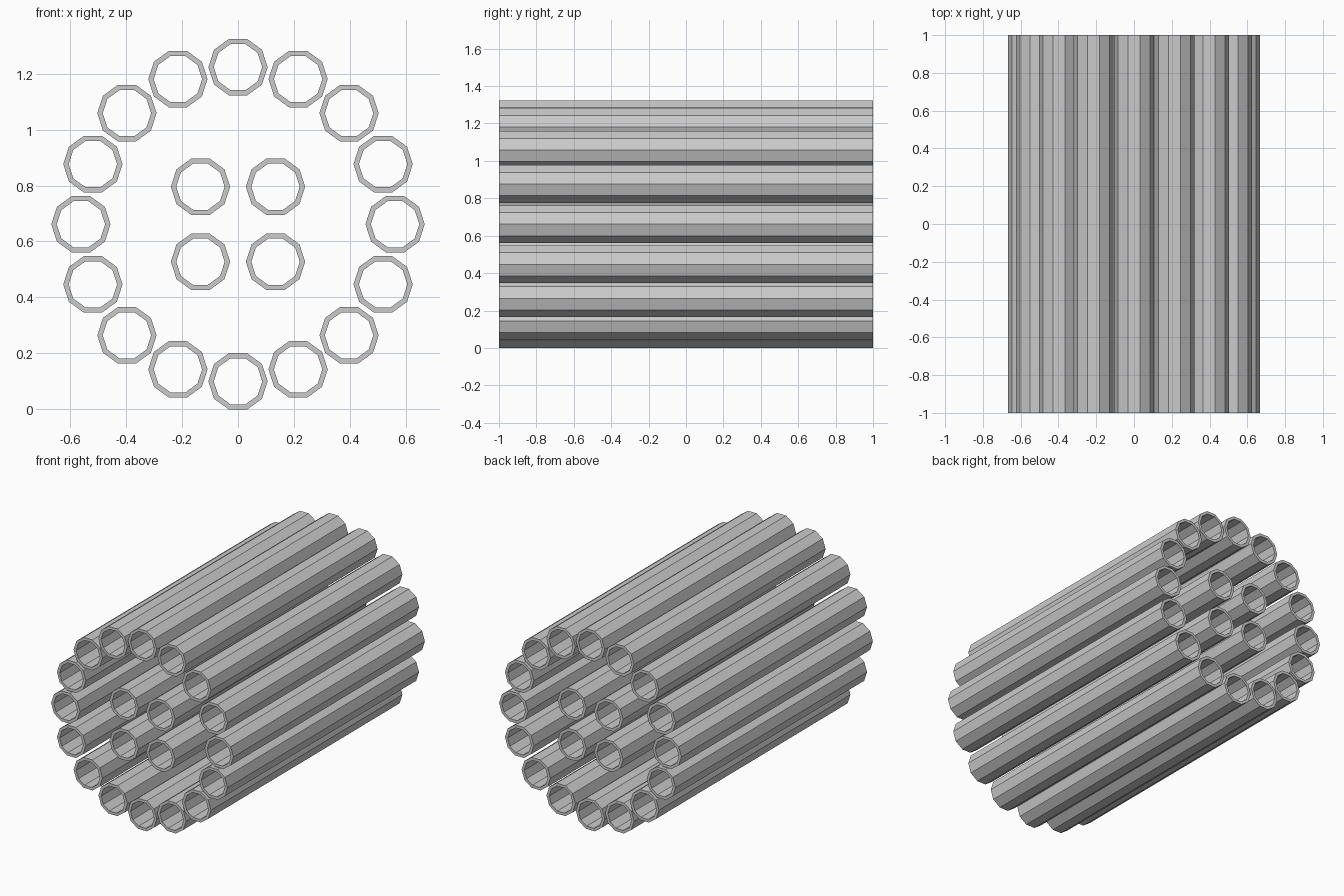
import bpy, bmesh, math

if "Cube" in bpy.data.objects:
    bpy.data.objects.remove(bpy.data.objects["Cube"])

SIDES, R_OUT, R_IN, HALF = 10, 0.1058, 0.0865, 1.0
RING_R, RING_COUNT = 0.561, 16
INNER = 0.134
CZ = RING_R + R_OUT * math.cos(math.pi / SIDES)

steel = bpy.data.materials.new("grey steel")
steel.diffuse_color = (0.6, 0.6, 0.6, 1)
steel.use_nodes = True
steel.node_tree.nodes["Principled BSDF"].inputs["Base Color"].default_value = steel.diffuse_color

# One ten-sided open pipe along y, shared by all objects
bm = bmesh.new()
loops = []
for r, y in ((R_OUT, -HALF), (R_OUT, HALF), (R_IN, HALF), (R_IN, -HALF)):
    loops.append([bm.verts.new((r * math.cos(2 * math.pi * i / SIDES), y,
                                r * math.sin(2 * math.pi * i / SIDES)))
                  for i in range(SIDES)])
for k in range(4):
    a, b = loops[k], loops[(k + 1) % 4]
    for i in range(SIDES):
        j = (i + 1) % SIDES
        bm.faces.new((a[i], a[j], b[j], b[i]))
bmesh.ops.recalc_face_normals(bm, faces=bm.faces)
mesh = bpy.data.meshes.new("pipe")
bm.to_mesh(mesh)
bm.free()
mesh.materials.append(steel)


def pipe(name, x, z):
    ob = bpy.data.objects.new(name, mesh)
    ob.location = (x, 0, z)
    bpy.context.collection.objects.link(ob)


# Outer ring of pipes
for i in range(RING_COUNT):
    t = 2 * math.pi * i / RING_COUNT
    pipe(f"ring_pipe_{i + 1}", RING_R * math.cos(t), CZ + RING_R * math.sin(t))

# Four pipes in the middle
n = 0
for sx in (-1, 1):
    for sz in (-1, 1):
        n += 1
        pipe(f"inner_pipe_{n}", sx * INNER, CZ + sz * INNER)
